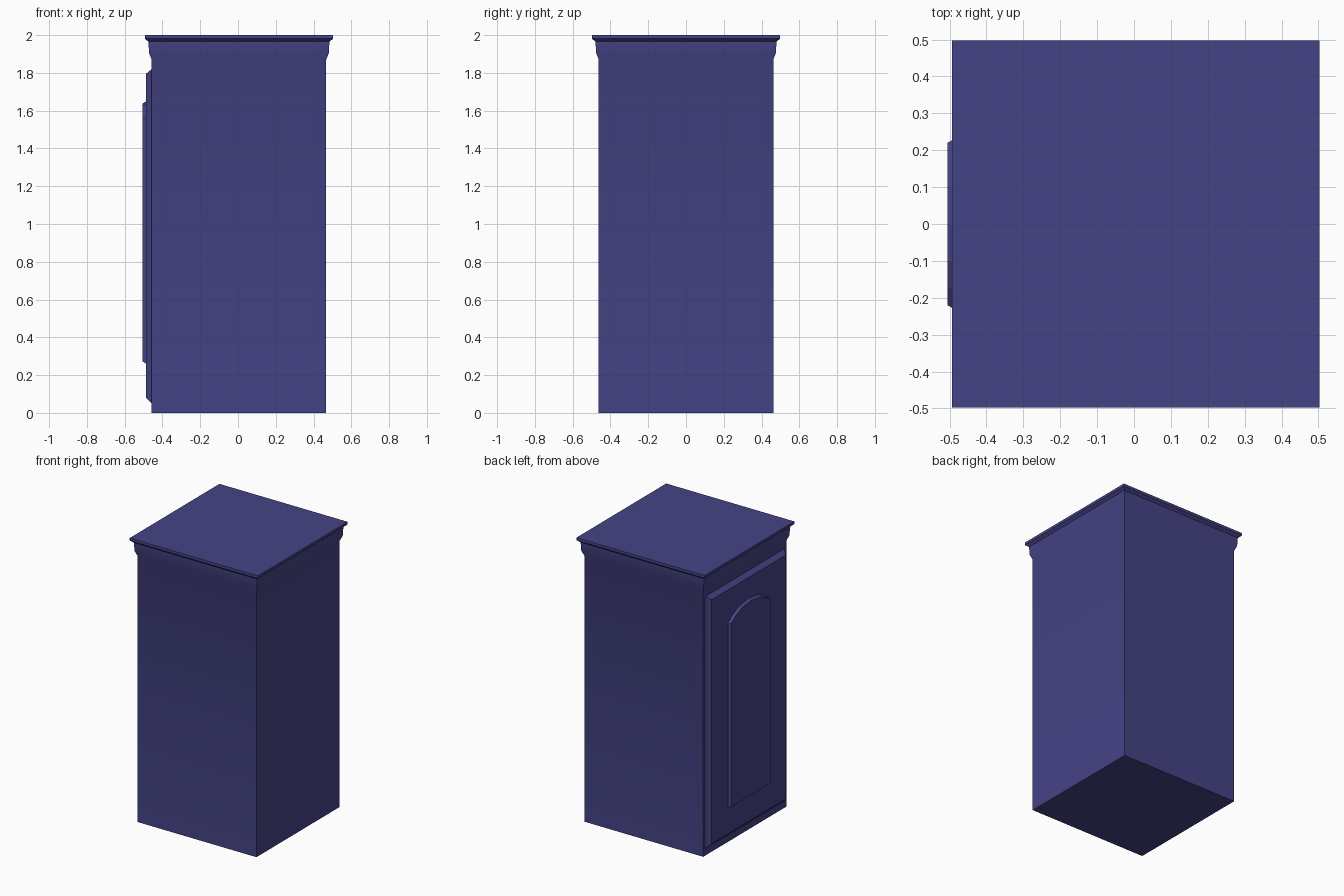
import bpy, bmesh, math

if "Cube" in bpy.data.objects:
    bpy.data.objects.remove(bpy.data.objects["Cube"])

mat = bpy.data.materials.new("indigo_paint")
mat.diffuse_color = (0.06, 0.057, 0.24, 1)
mat.use_nodes = True
mat.node_tree.nodes["Principled BSDF"].inputs["Base Color"].default_value = mat.diffuse_color

def loft(name, rings):
    """Skin matching rings of points and cap both ends."""
    bm = bmesh.new()
    loops = [[bm.verts.new(p) for p in r] for r in rings]
    n = len(loops[0])
    for a, b in zip(loops, loops[1:]):
        for i in range(n):
            j = (i + 1) % n
            bm.faces.new((a[i], a[j], b[j], b[i]))
    bm.faces.new(loops[0])
    bm.faces.new(loops[-1])
    bmesh.ops.recalc_face_normals(bm, faces=bm.faces)
    me = bpy.data.meshes.new(name)
    bm.to_mesh(me)
    bm.free()
    me.materials.append(mat)
    ob = bpy.data.objects.new(name, me)
    bpy.context.collection.objects.link(ob)
    return ob

CX = 0.005

def square(h, z):
    return [(CX + sx * h, sy * h, z) for sx, sy in ((-1, -1), (1, -1), (1, 1), (-1, 1))]

# Cabinet body with moulded cornice: (half width, height)
profile = [(0.462, 0), (0.462, 1.87), (0.476, 1.905), (0.479, 1.965), (0.498, 1.981), (0.498, 2.0)]
body = loft("cabinet_body", [square(h, z) for h, z in profile])
bpy.context.view_layer.objects.active = body
body.select_set(True)
bpy.ops.object.shade_smooth_by_angle(angle=math.radians(40))

# Bevelled door slab on the left (-x) side
def door_ring(x, y, z0, z1):
    return [(x, -y, z0), (x, y, z0), (x, y, z1), (x, -y, z1)]

loft("door", [door_ring(-0.45, 0.44, 0.05, 1.82),
              door_ring(-0.457, 0.44, 0.05, 1.82),
              door_ring(-0.487, 0.412, 0.08, 1.795)])

# Raised arched panel with bevelled rim
def panel_ring(x, d):
    half = [(0.22 + d, 0.272 - d), (0.22 + d, 1.56), (0.17 + d * 0.7, 1.595 + d * 0.8),
            (0.10 + d * 0.4, 1.625 + d)]
    pts = half + [(0, 1.638 + d)] + [(-y, z) for y, z in reversed(half)]
    return [(x, y, z) for y, z in pts]

loft("door_panel", [panel_ring(-0.48, 0.01), panel_ring(-0.488, 0.01), panel_ring(-0.506, 0)])
